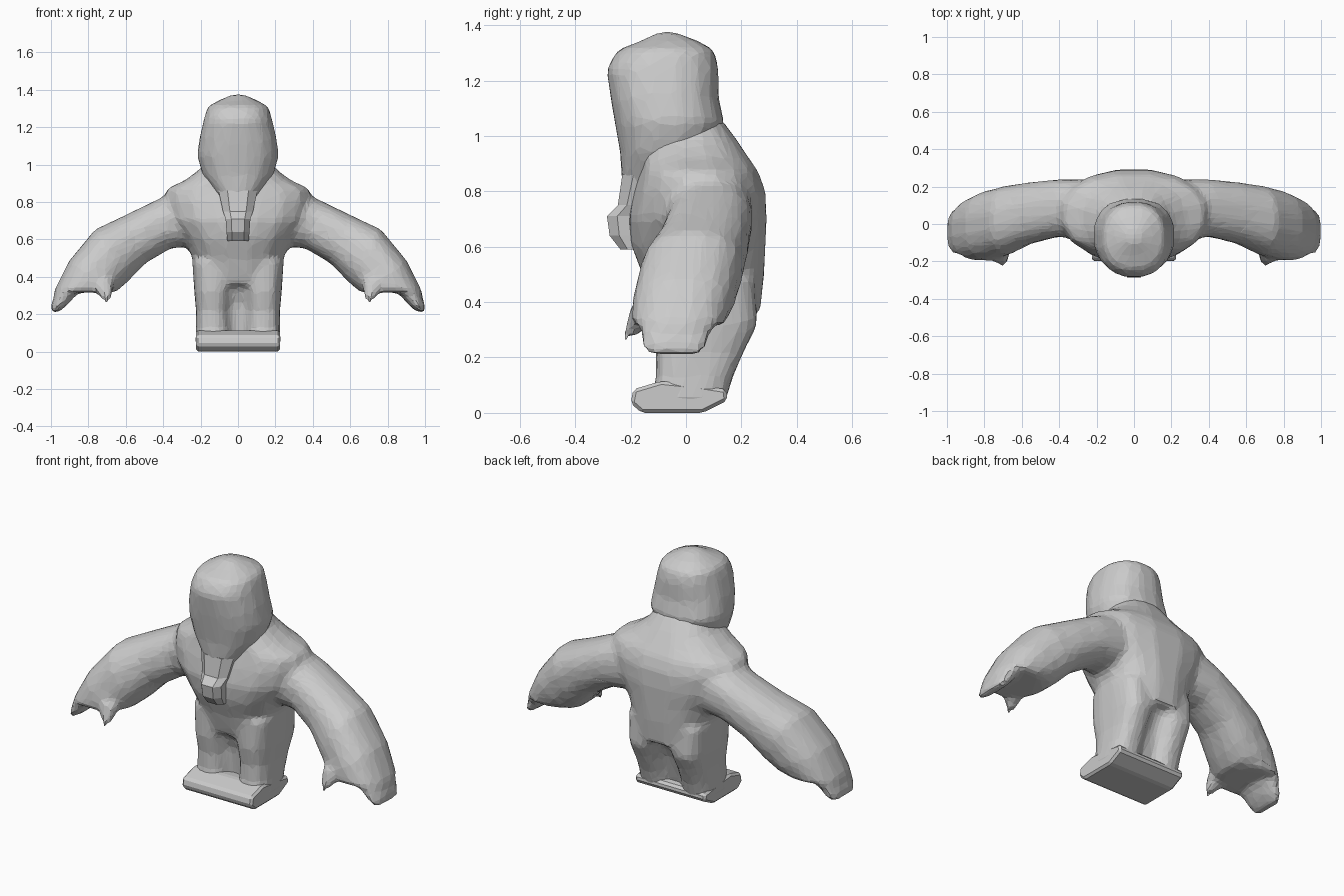
import bpy, bmesh, math
from mathutils import Vector

if "Cube" in bpy.data.objects:
    bpy.data.objects.remove(bpy.data.objects["Cube"])

grey = bpy.data.materials.new("stone grey")
grey.use_nodes = True
colour = (0.6, 0.6, 0.6, 1)
grey.diffuse_color = colour
grey.node_tree.nodes["Principled BSDF"].inputs["Base Color"].default_value = colour


def loft(bm, rings, sides=16, power=0.85):
    """Skin rounded rings, each given as centre, side axis and depth axis."""
    loops = []
    for centre, u, v in rings:
        loop = []
        for i in range(sides):
            a = 2 * math.pi * (i + 0.5) / sides
            c, s = math.cos(a), math.sin(a)
            c = math.copysign(abs(c) ** power, c)
            s = math.copysign(abs(s) ** power, s)
            loop.append(bm.verts.new(Vector(centre) + Vector(u) * c + Vector(v) * s))
        loops.append(loop)
    for a, b in zip(loops, loops[1:]):
        for i in range(sides):
            j = (i + 1) % sides
            bm.faces.new((a[i], a[j], b[j], b[i]))
    bm.faces.new(loops[0])
    bm.faces.new(loops[-1])


def upright(bm, sections, x=0, **options):
    """Loft level sections of height, half width, front y and back y."""
    loft(bm, [((x, (f + b) / 2, z), (w, 0, 0), (0, (b - f) / 2, 0))
              for z, w, f, b in sections], **options)


def finish(name, bm, voxel=0, ratio=1):
    bmesh.ops.recalc_face_normals(bm, faces=bm.faces)
    mesh = bpy.data.meshes.new(name)
    bm.to_mesh(mesh)
    bm.free()
    ob = bpy.data.objects.new(name, mesh)
    bpy.context.collection.objects.link(ob)
    if voxel:
        # Fuse the overlapping masses, soften the joins, then cut to coarse facets
        fuse = ob.modifiers.new("fuse", 'REMESH')
        fuse.mode = 'VOXEL'
        fuse.voxel_size = voxel
        soften = ob.modifiers.new("soften", 'SMOOTH')
        soften.factor = 0.5
        soften.iterations = 3
        facet = ob.modifiers.new("facet", 'DECIMATE')
        facet.ratio = ratio
        graph = bpy.context.evaluated_depsgraph_get()
        ob.data = bpy.data.meshes.new_from_object(ob.evaluated_get(graph))
        ob.modifiers.clear()
    ob.data.materials.clear()
    ob.data.materials.append(grey)
    for p in ob.data.polygons:
        p.use_smooth = False
        p.material_index = 0
    return ob


# Torso with broad shoulders
body = bmesh.new()
upright(body, [
    (0.36, 0.235, -0.12, 0.27), (0.50, 0.245, -0.16, 0.285),
    (0.60, 0.29, -0.20, 0.29), (0.70, 0.36, -0.21, 0.295),
    (0.80, 0.395, -0.19, 0.29), (0.87, 0.385, -0.17, 0.265),
    (0.92, 0.28, -0.17, 0.23), (0.98, 0.20, -0.16, 0.19),
    (1.06, 0.15, -0.15, 0.13)])

# Recessed middle between the legs
upright(body, [(0.04, 0.10, -0.02, 0.09), (0.25, 0.10, -0.04, 0.15),
               (0.45, 0.15, -0.12, 0.25)])

for side in (-1, 1):
    # Stout leg
    upright(body, [
        (0.03, 0.095, -0.13, 0.14), (0.13, 0.09, -0.11, 0.17),
        (0.22, 0.09, -0.11, 0.21), (0.32, 0.10, -0.13, 0.26),
        (0.48, 0.11, -0.13, 0.25)], x=side * 0.135, power=0.7)
    # Drooping arm, widening to a blunt cut-off hand
    arm = [((0.18, 0.07, 0.74), (0.04, 0.17), 0.17),
           ((0.40, 0.085, 0.68), (0.04, 0.13), 0.155),
           ((0.55, 0.06, 0.60), (0.055, 0.13), 0.165),
           ((0.68, 0.02, 0.51), (0.085, 0.145), 0.185),
           ((0.78, -0.01, 0.40), (0.125, 0.085), 0.185),
           ((0.84, -0.03, 0.315), (0.15, 0.0), 0.17)]
    loft(body, [((side * c[0], c[1], c[2]), (side * u[0], 0, u[1]), (0, d, 0))
                for c, u, d in arm])
    # Finger edge at the outside of the hand
    loft(body, [((side * 0.89, -0.03, 0.36), (0.07, 0, 0), (0, 0.14, 0)),
                ((side * 0.955, -0.04, 0.25), (0.045, 0, 0), (0, 0.12, 0)),
                ((side * 0.98, -0.04, 0.21), (0.02, 0, 0), (0, 0.10, 0))])
    # Pointed thumb
    loft(body, [((side * 0.72, -0.14, 0.38), (0.06, 0, 0), (0, 0.06, 0)),
                ((side * 0.71, -0.18, 0.31), (0.04, 0, 0), (0, 0.04, 0)),
                ((side * 0.70, -0.22, 0.26), (0.015, 0, 0), (0, 0.015, 0))])
finish("body", body, 0.022, 0.2)

# Tall blocky head tapering to a chin
head = bmesh.new()
upright(head, [
    (0.78, 0.08, -0.22, -0.05), (0.86, 0.13, -0.235, 0.02),
    (0.94, 0.19, -0.24, 0.10), (1.05, 0.222, -0.26, 0.14),
    (1.14, 0.208, -0.275, 0.12), (1.24, 0.185, -0.29, 0.12),
    (1.31, 0.165, -0.25, 0.105), (1.345, 0.10, -0.16, 0.04),
    (1.375, 0.03, -0.10, -0.04)])
finish("head", head, 0.022, 0.2)

# Beard hanging over the chest
beard = bmesh.new()
upright(beard, [
    (0.59, 0.06, -0.24, -0.12), (0.64, 0.065, -0.28, -0.12),
    (0.71, 0.07, -0.29, -0.12), (0.75, 0.085, -0.25, -0.10),
    (0.86, 0.11, -0.235, -0.05)], sides=8, power=0.7)
finish("beard", beard)

# Foot slab: a bevelled side profile extruded across
slab = bmesh.new()
profile = [(-0.16, 0), (0.06, 0), (0.15, 0.045), (0.145, 0.085),
           (0.05, 0.10), (-0.09, 0.115), (-0.19, 0.085), (-0.2, 0.035)]
side_face = slab.faces.new([slab.verts.new((-0.225, y, z)) for y, z in profile])
grown = bmesh.ops.extrude_face_region(slab, geom=[side_face])
moved = [v for v in grown["geom"] if isinstance(v, bmesh.types.BMVert)]
bmesh.ops.translate(slab, verts=moved, vec=(0.45, 0, 0))
bmesh.ops.bevel(slab, geom=slab.edges[:], offset=0.012, segments=1, affect='EDGES')
finish("foot_slab", slab)
